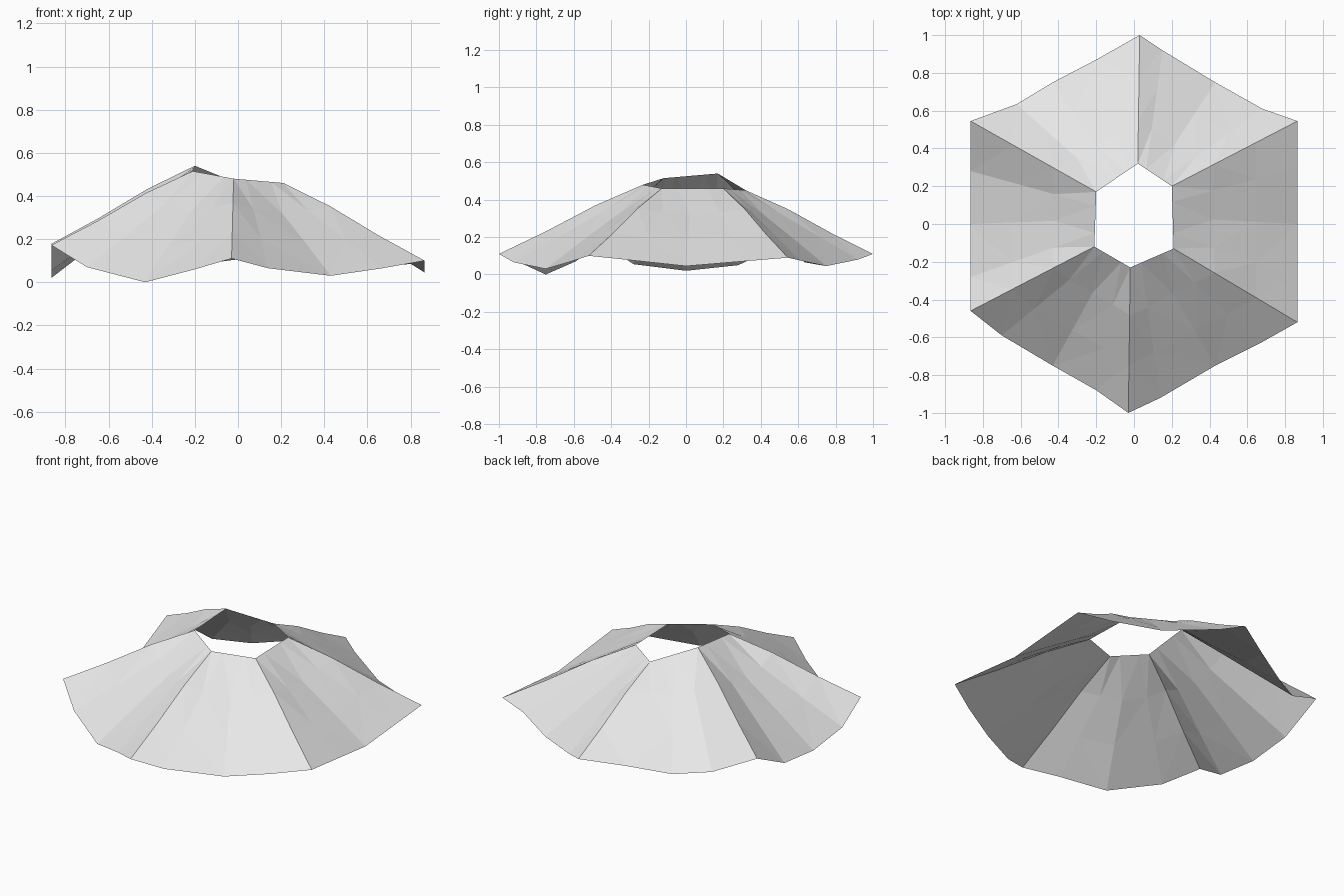
import bpy
import bmesh
from mathutils import Vector

if "Cube" in bpy.data.objects:
    bpy.data.objects.remove(bpy.data.objects["Cube"], do_unlink=True)

# One plain light grey
grey = bpy.data.materials.new("light_grey")
grey.use_nodes = True
grey.diffuse_color = (0.8, 0.8, 0.8, 1)
grey.node_tree.nodes["Principled BSDF"].inputs["Base Color"].default_value = grey.diffuse_color

# Corners of the central opening, counter-clockwise from the front
opening = [Vector(p) for p in [
    (-.02, -.23, .48), (.21, -.13, .46), (.2, .2, .46),
    (.02, .32, .45), (-.2, .17, .54), (-.21, -.12, .515)]]

# Lower rim: each corner is followed by three points of the sagging hem
hem = [Vector(p) for p in [
    (-.03, -1, .11), (.14, -.92, .065), (.43, -.75, .03), (.67, -.63, .065),
    (.865, -.52, .1), (.865, -.28, .075), (.865, 0, .045), (.865, .3, .07),
    (.865, .545, .09), (.68, .61, .075), (.43, .75, .045), (.15, .92, .08),
    (.03, 1, .11), (-.2, .87, .08), (-.43, .75, .045), (-.62, .635, .065),
    (-.865, .545, .178), (-.865, .28, .05), (-.865, 0, .02), (-.865, -.28, .055),
    (-.865, -.46, .172), (-.7, -.59, .07), (-.43, -.75, 0), (-.2, -.88, .06)]]

SEGMENTS = 4
ROWS = [0, .33, .67, 1]


def sheet_point(column, t):
    """Point between opening and hem; ridges bow up, panel middles dip."""
    side, step = divmod(column, SEGMENTS)
    top = opening[side].lerp(opening[(side + 1) % len(opening)], step / SEGMENTS)
    point = top.lerp(hem[column], t)
    if t == ROWS[1]:
        point.z += .012 if step == 0 else -.006 if step == 2 else 0
    return point


# Folded six-sided open sheet
bm = bmesh.new()
rings = [[bm.verts.new(sheet_point(c, t)) for c in range(len(hem))] for t in ROWS]
for upper, lower in zip(rings, rings[1:]):
    for c in range(len(hem)):
        n = (c + 1) % len(hem)
        bm.faces.new((upper[c], lower[c], lower[n], upper[n]))
bmesh.ops.triangulate(bm, faces=bm.faces[:])

mesh = bpy.data.meshes.new("folded_skirt")
bm.to_mesh(mesh)
bm.free()
mesh.materials.append(grey)
skirt = bpy.data.objects.new("folded_skirt", mesh)
bpy.context.collection.objects.link(skirt)
